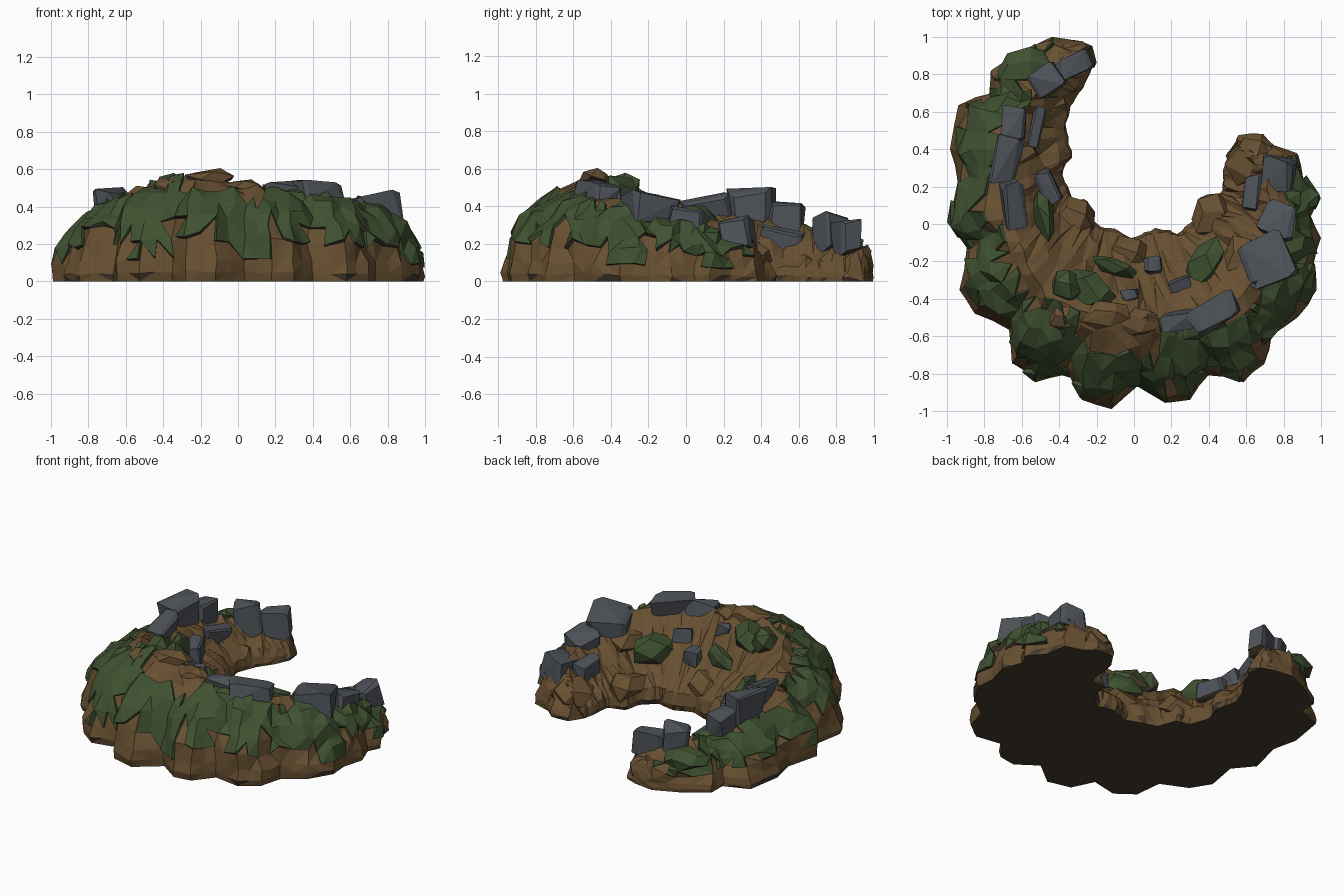
import bpy, bmesh, math, random
from mathutils import Vector, Matrix, noise

if "Cube" in bpy.data.objects:
    bpy.data.objects.remove(bpy.data.objects["Cube"])

random.seed(11)


def material(name, rgb):
    m = bpy.data.materials.new(name)
    m.diffuse_color = (*rgb, 1)
    m.use_nodes = True
    m.node_tree.nodes["Principled BSDF"].inputs["Base Color"].default_value = m.diffuse_color
    return m


EARTH = material("earth brown", (0.137, 0.080, 0.031))
GRASS = material("grass green", (0.050, 0.083, 0.030))
STONE = material("stone grey", (0.076, 0.086, 0.099))
DARK = material("dark soil", (0.060, 0.042, 0.027))


def finish(name, bm, mat, limit=-.45):
    """Make the object; faces pointing down become dark soil."""
    bmesh.ops.recalc_face_normals(bm, faces=bm.faces[:])
    bm.normal_update()
    for f in bm.faces:
        f.material_index = int(f.normal.z < limit)
    me = bpy.data.meshes.new(name)
    bm.to_mesh(me)
    bm.free()
    me.materials.append(mat)
    me.materials.append(DARK)
    ob = bpy.data.objects.new(name, me)
    bpy.context.collection.objects.link(ob)
    return ob


# Plan of the crescent: scalloped outer foot, inner foot, and crest line
outer = [(-.22, .95), (-.30, .98), (-.44, 1.0), (-.60, .93), (-.77, .82), (-.77, .70), (-.94, .64),
         (-.98, .40), (-.94, .23), (-1.0, .0), (-.89, -.13), (-.93, -.35), (-.85, -.48), (-.67, -.56),
         (-.65, -.75), (-.53, -.84), (-.35, -.80), (-.28, -.95), (-.12, -.99), (.04, -.86), (.18, -.96),
         (.30, -.94), (.40, -.81), (.58, -.84), (.70, -.75), (.74, -.60), (.88, -.50), (.97, -.35),
         (.96, -.22), (1.0, -.08), (.95, .05), (.99, .13), (.90, .24), (.88, .38), (.75, .42), (.68, .48), (.56, .47)]
inner = [(-.21, .86), (-.25, .76), (-.32, .66), (-.37, .53), (-.33, .38), (-.38, .28), (-.33, .14), (-.24, .13),
         (-.20, .0), (-.10, -.03), (.0, -.07), (.12, -.02), (.24, -.05), (.33, .03), (.35, .14),
         (.47, .17), (.48, .30), (.50, .38)]
crest = [(-.27, .90, .18), (-.48, .80, .25), (-.62, .52, .31), (-.65, .20, .38), (-.62, -.10, .44),
         (-.48, -.38, .51), (-.18, -.48, .57), (.05, -.50, .53), (.30, -.51, .47), (.52, -.46, .46),
         (.68, -.25, .41), (.74, .02, .34), (.71, .26, .27), (.60, .38, .20)]


def fractions(pts):
    acc = [0.0]
    for a, b in zip(pts, pts[1:]):
        acc.append(acc[-1] + (Vector(b) - Vector(a)).length)
    return [v / acc[-1] for v in acc]


def sample(pts, f):
    fr = fractions(pts)
    for i in range(len(pts) - 1):
        if f <= fr[i + 1] + 1e-9:
            return Vector(pts[i]).lerp(Vector(pts[i + 1]), (f - fr[i]) / (fr[i + 1] - fr[i]))


fo = fractions(outer)
stations = sorted(fo + [(a + b) / 2 for a, b in zip(fo, fo[1:])])
# Cross-section: (fraction of the way to the crest, fraction of crest height)
out_prof = [(.03, 0), (0, .09), (.035, .22), (.11, .42), (.22, .59), (.38, .73), (.58, .86), (.80, .95), (1, 1)]
in_prof = [(.72, .80), (.48, .58), (.25, .40), (.05, .24), (.0, .09), (.03, 0)]


def clamp(p):
    return Vector((max(-1, min(1, p.x)), max(-1, min(1, p.y)), max(p.z, 0)))


# Earth mound swept along the crescent
earth = bmesh.new()
rows = []
for f in stations:
    o, i, c = sample(outer, f), sample(inner, f), sample(crest, f)
    row = []
    for side, prof in ((o, out_prof), (i, in_prof)):
        for t, h in prof:
            p = side.to_3d().lerp(Vector((c.x, c.y, 0)), t)
            p.z = h * c.z
            if h > 0:
                k = .010 if h < .3 else .024
                p += noise.noise_vector(p * 7) * k * 1.2
                p += Vector([random.uniform(-k, k) * s for s in (.7, .7, .6)])
                p.z = max(p.z, .02)
            row.append(earth.verts.new(clamp(p)))
    rows.append(row)
n = len(rows[0])
tag = earth.faces.layers.int.new("grass")
low, high = 3, 5
for k in range(len(rows) - 1):
    if k % 4 == 0:
        low, high = random.choice((2, 3, 3)), random.choice((5, 6, 7))
    for j in range(n):
        a, b = rows[k], rows[k + 1]
        face = earth.faces.new((a[j], b[j], b[(j + 1) % n], a[(j + 1) % n]))
        lo = low + (1 if k % 4 == 0 else 0)
        hi = 4 if k < 8 else high
        face[tag] = int(lo <= j <= hi and 3 < k < len(rows) - 7)
earth.faces.new(rows[0])
earth.faces.new(rows[-1])
bmesh.ops.triangulate(earth, faces=earth.faces[:])
bmesh.ops.recalc_face_normals(earth, faces=earth.faces[:])

# Grass caps: thick turf lifted off the outer slope, loose triangles trimmed from its edge
turf = earth.copy()
tag = turf.faces.layers.int["grass"]
bmesh.ops.delete(turf, geom=[f for f in turf.faces if not f[tag]], context='FACES')
ragged = [f for f in turf.faces if any(e.is_boundary for e in f.edges) and random.random() < .35]
bmesh.ops.delete(turf, geom=ragged, context='FACES')
top = bmesh.ops.extrude_face_region(turf, geom=turf.faces[:])["geom"]
turf.normal_update()
for v in [g for g in top if isinstance(g, bmesh.types.BMVert)]:
    v.co = clamp(v.co + v.normal * random.uniform(.008, .032))
finish("earth_mound", earth, EARTH, -.3)
finish("grass_caps", turf, GRASS, -.4)


def chunk(name, loc, size, rot, mat, blocky=True, tilt=.2):
    """Faceted convex lump: a chipped block, or a rounded clod."""
    pts = []
    if blocky:
        for x in (-1, 1):
            for y in (-1, 1):
                for z in (-1, 1):
                    s = Vector((x * random.uniform(.8, 1.08), y * random.uniform(.8, 1.08), z * random.uniform(.7, 1.1)))
                    cut = random.uniform(.1, .5)
                    pts += [Vector((s.x * (1 - cut), s.y, s.z)), Vector((s.x, s.y * (1 - cut * .6), s.z * (1 - cut * .6)))]
    else:
        for k in range(14):
            z = 1 - 2 * (k + .5) / 14
            r, a = math.sqrt(1 - z * z), k * 2.4
            pts.append(Vector((r * math.cos(a), r * math.sin(a), z)) * random.uniform(.88, 1.18))
    m = (Matrix.Translation(loc) @ Matrix.Rotation(math.radians(rot), 4, 'Z')
         @ Matrix.Rotation(random.uniform(-tilt, tilt), 4, 'X') @ Matrix.Rotation(random.uniform(-tilt, tilt), 4, 'Y'))
    bm = bmesh.new()
    for p in pts:
        q = m @ Vector([p[i] * size[i] / 2 for i in range(3)])
        bm.verts.new(clamp(Vector((q.x, q.y, max(q.z, .02)))))
    hull = bmesh.ops.convex_hull(bm, input=bm.verts[:])
    junk = {g for g in hull["geom_interior"] + hull["geom_unused"] if isinstance(g, bmesh.types.BMVert)}
    bmesh.ops.delete(bm, geom=list(junk), context='VERTS')
    bmesh.ops.dissolve_limit(bm, angle_limit=.15, verts=bm.verts[:], edges=bm.edges[:])
    finish(name, bm, mat)


# Stone blocks along the crest and on the inner slope
for loc, size, rot in [
        ((-.46, .77, .25), (.18, .16, .24), 35), ((-.32, .85, .23), (.20, .11, .19), 25),
        ((-.64, .53, .31), (.13, .19, .23), -5), ((-.68, .35, .38), (.15, .25, .25), -8),
        ((-.53, .50, .22), (.07, .24, .12), -12), ((-.65, .11, .37), (.12, .26, .17), 8),
        ((-.46, .20, .25), (.10, .18, .13), 25), ((.23, -.52, .47), (.21, .10, .13), 5),
        ((.43, -.48, .47), (.27, .13, .14), 32), ((.71, -.20, .36), (.27, .26, .19), 20),
        ((.77, .02, .30), (.19, .19, .16), -15), ((.77, .27, .25), (.19, .19, .17), -8),
        ((.63, .16, .23), (.09, .20, .13), -8), ((.10, -.22, .31), (.10, .09, .10), 0),
        ((-.02, -.38, .45), (.09, .06, .09), 10), ((.25, -.32, .37), (.12, .06, .09), 20)]:
    chunk("stone_block", loc, size, rot, STONE)

# Grass clumps on the inner slope and summit
for loc, size, rot in [
        ((-.23, -.36, .46), (.30, .22, .20), -35), ((-.36, -.33, .49), (.16, .20, .18), 20),
        ((-.10, -.23, .34), (.28, .10, .16), -20), ((.38, -.21, .27), (.17, .32, .22), -30),
        ((-.48, .03, .31), (.12, .30, .20), 8), ((-.60, .84, .20), (.30, .20, .12), 25)]:
    chunk("grass_clump", loc, size, rot, GRASS, False)

# Earth clods on the summit and low bulges around the hollow
for loc, size, rot in [
        ((-.15, -.48, .55), (.26, .16, .10), 10), ((.03, -.52, .50), (.20, .16, .09), 0),
        ((-.37, -.50, .51), (.18, .14, .10), 20), ((-.32, .03, .13), (.24, .24, .19), 0),
        ((.43, .04, .12), (.26, .28, .18), 30), ((-.04, -.17, .15), (.28, .22, .22), 0),
        ((.62, .34, .13), (.26, .26, .18), 0), ((.58, -.20, .30), (.20, .28, .16), 10)]:
    chunk("earth_clod", loc, size, rot, EARTH, False)
